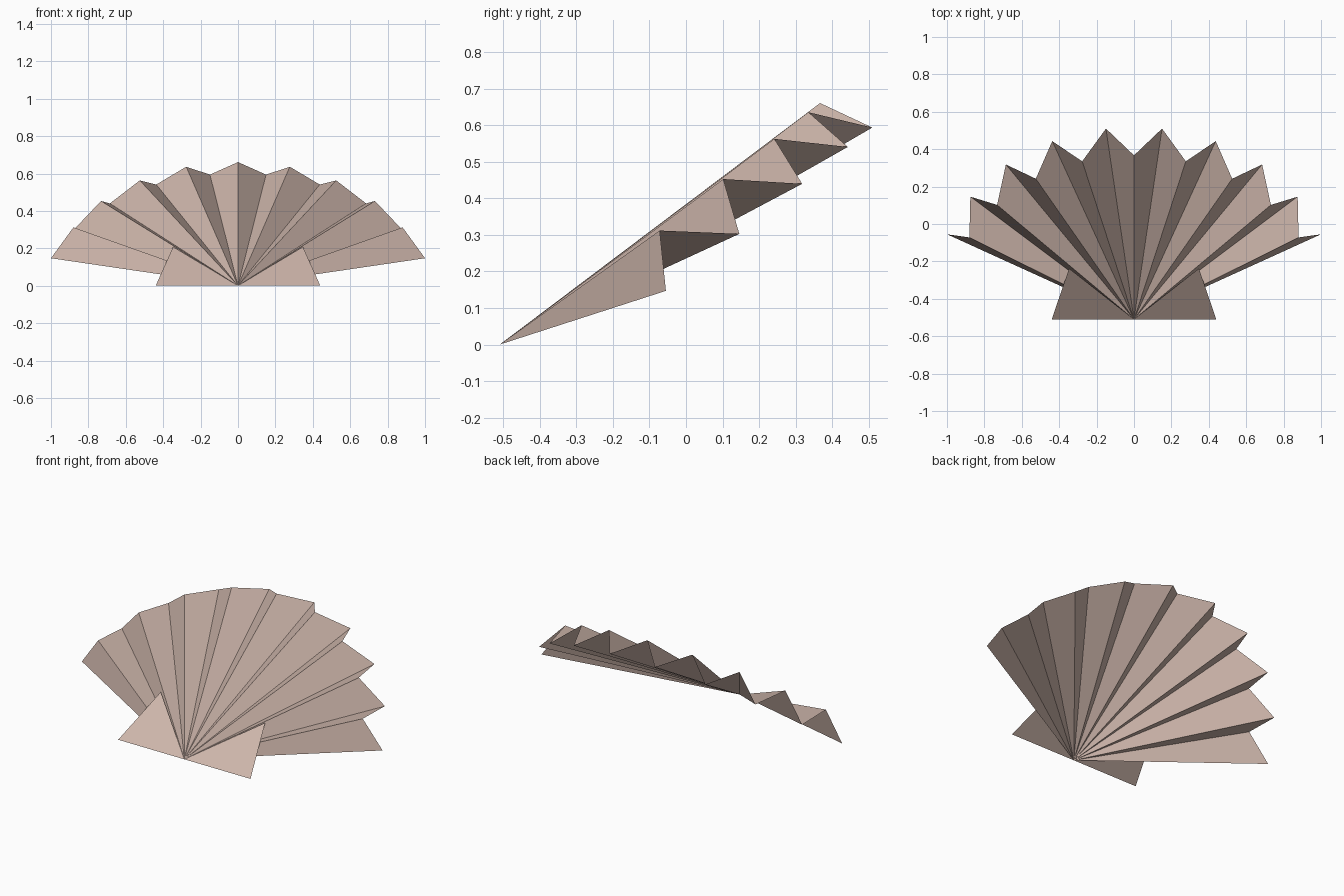
import bpy

if "Cube" in bpy.data.objects:
    bpy.data.objects.remove(bpy.data.objects["Cube"])

paper = bpy.data.materials.new("dusty_pink_paper")
paper.diffuse_color = (0.62, 0.47, 0.41, 1)
paper.use_nodes = True
paper.node_tree.nodes["Principled BSDF"].inputs["Base Color"].default_value = paper.diffuse_color

APEX = (0, -0.51, 0)


def sheet(name, verts, faces):
    mesh = bpy.data.meshes.new(name)
    mesh.from_pydata(verts, [], faces)
    mesh.materials.append(paper)
    obj = bpy.data.objects.new(name, mesh)
    bpy.context.collection.objects.link(obj)
    return obj


def mirrored(points):
    return [(-x, y, z) for x, y, z in points]


# Pleated fan: rim points of the right half, alternating valley and ridge,
# from the outer end up to the first valley beside the centre ridge
right_rim = [
    (1.0, -0.055, 0.147), (0.88, -0.072, 0.312),
    (0.875, 0.146, 0.303), (0.732, 0.102, 0.453),
    (0.685, 0.318, 0.44), (0.525, 0.242, 0.563),
    (0.437, 0.443, 0.541), (0.277, 0.335, 0.636),
    (0.15, 0.51, 0.594),
]
centre_ridge = (0, 0.367, 0.661)
rim = right_rim + [centre_ridge] + mirrored(right_rim)[::-1]
sheet("pleated_fan", [APEX] + rim,
      [(0, i, i + 1) for i in range(1, len(rim))])

# Flat wings at the base of the fan
wing = [(0.44, -0.51, 0), (0.347, -0.238, 0.208)]
sheet("right_base_wing", [APEX] + wing, [(0, 1, 2)])
sheet("left_base_wing", [APEX] + mirrored(wing), [(0, 2, 1)])
